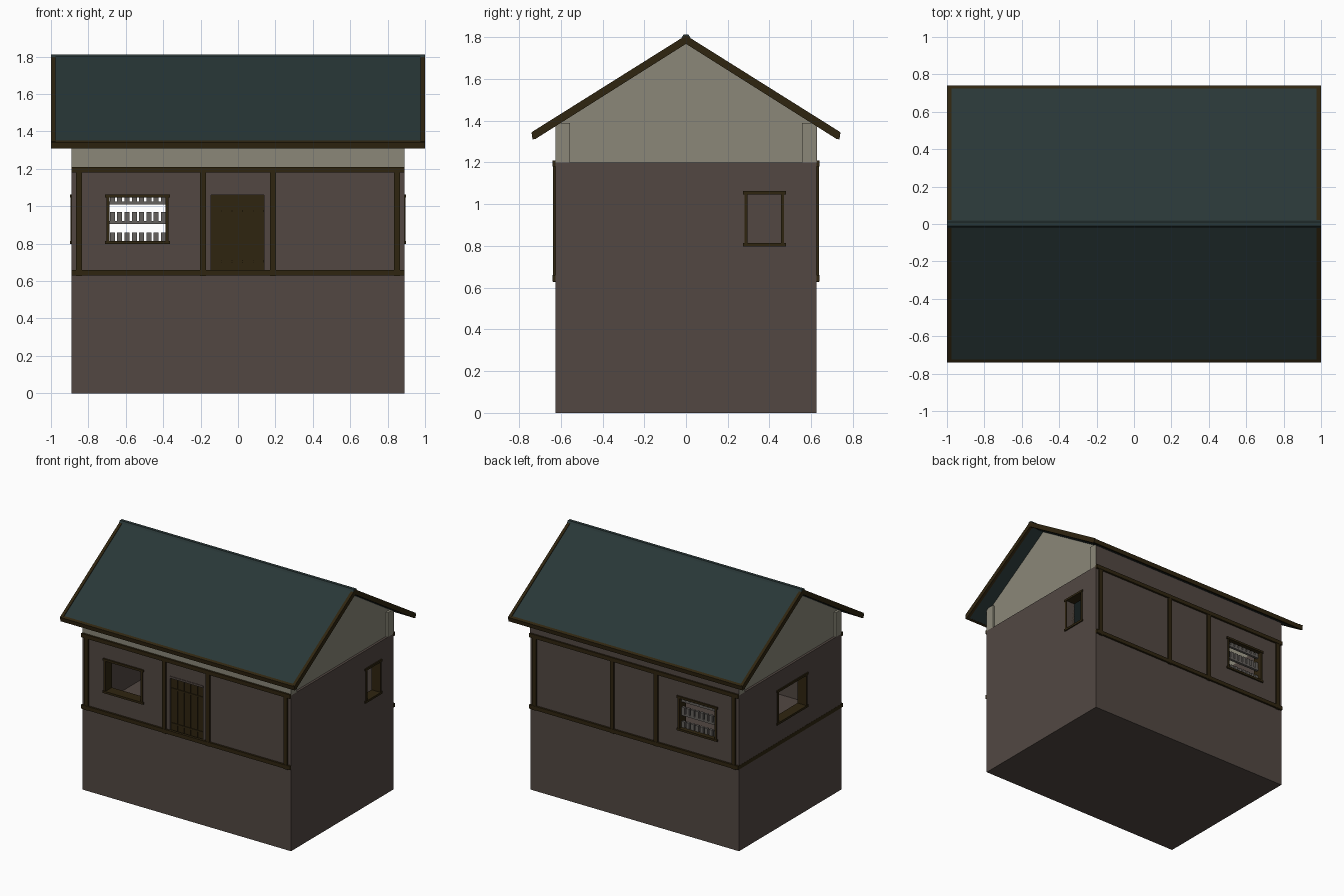
import bpy, bmesh

if "Cube" in bpy.data.objects:
    bpy.data.objects.remove(bpy.data.objects["Cube"])

def material(name, rgb):
    m = bpy.data.materials.new(name)
    m.diffuse_color = (*rgb, 1)
    m.use_nodes = True
    m.node_tree.nodes["Principled BSDF"].inputs["Base Color"].default_value = m.diffuse_color
    return m

BROWN = material("brown wall", (0.085, 0.064, 0.055))
CREAM = material("cream plaster", (0.256, 0.245, 0.19))
WOOD = material("dark timber", (0.028, 0.018, 0.005))
ROOF = material("teal roof", (0.022, 0.038, 0.038))
GREY = material("grey slats", (0.13, 0.12, 0.11))

def prism(name, profile, x0, x1, mat):
    """Extrude a (y, z) profile along x."""
    bm = bmesh.new()
    face = bm.faces.new([bm.verts.new((x0, y, z)) for y, z in profile])
    ext = bmesh.ops.extrude_face_region(bm, geom=[face])
    verts = [g for g in ext["geom"] if isinstance(g, bmesh.types.BMVert)]
    bmesh.ops.translate(bm, verts=verts, vec=(x1 - x0, 0, 0))
    bmesh.ops.recalc_face_normals(bm, faces=bm.faces)
    me = bpy.data.meshes.new(name)
    bm.to_mesh(me)
    bm.free()
    me.materials.append(mat)
    ob = bpy.data.objects.new(name, me)
    bpy.context.collection.objects.link(ob)
    return ob

def box(name, x, y, z, mat):
    (y0, y1), (z0, z1) = sorted(y), sorted(z)
    x0, x1 = sorted(x)
    return prism(name, [(y0, z0), (y1, z0), (y1, z1), (y0, z1)], x0, x1, mat)

def cut(target, x, y, z):
    cutter = box("cutter", x, y, z, BROWN)
    cutter.hide_render = True
    mod = target.modifiers.new("cut", "BOOLEAN")
    mod.operation, mod.solver, mod.object = "DIFFERENCE", "EXACT", cutter
    bpy.context.view_layer.objects.active = target
    bpy.ops.object.modifier_apply(modifier=mod.name)
    bpy.data.objects.remove(cutter)

W, D, T = 0.89, 0.625, 0.07     # half width, half depth, wall thickness

# Hollow wall shell over a plinth, with window and door openings
box("plinth", (-W, W), (-D, D), (0, 0.055), BROWN)
walls = box("walls", (-W, W), (-D, D), (0.055, 1.2), BROWN)
cut(walls, (-W + T, W - T), (-D + T, D - T), (0.63, 1.3))
for s in (-1, 1):
    cut(walls, (-0.69, -0.38), (s * 0.5, s * 0.7), (0.81, 1.052))
cut(walls, (-0.144, 0.14), (-0.7, -0.5), (0.635, 1.065))
cut(walls, (0.8, 1), (0.295, 0.457), (0.81, 1.052))
cut(walls, (-1, -0.8), (-0.19, 0.15), (0.81, 1.052))

# Plaster bands above the long walls and recessed gables
for s, n in ((-1, "front"), (1, "back")):
    box(n + "_plaster_band", (-W, W), (s * (D - T), s * D), (1.2, 1.388), CREAM)
box("back_band_facing", (-W, W), (D, D + 0.002), (1.2, 1.38), BROWN)
gable = [(-0.6, 1.2), (0.6, 1.2), (0.6, 1.4), (0, 1.785), (-0.6, 1.4)]
for s, n in ((-1, "left"), (1, "right")):
    prism(n + "_gable", gable, s * 0.82, s * 0.872, CREAM)

# Timber framing on the long sides
for s, n in ((-1, "front"), (1, "back")):
    depth = (s * (D - 0.005), s * 0.64)
    for z in (0.63, 1.18):
        box(n + "_rail", (-W, W), depth, (z, z + 0.03), WOOD)
    for x in (-0.85, -0.187, 0.187, 0.85):
        box(n + "_post", (x - 0.016, x + 0.016),
            (s * (D - 0.005), s * 0.638), (0.626, 1.205), WOOD)
box("left_rail", (-W - 0.001, -W + 0.02), (-D, D), (0.63, 0.66), WOOD)

def frame(name, a, b, face, inner, along_x):
    """Four-sided window frame lining an opening from a to b."""
    def part(label, u, v, z):
        x, y = (u, v) if along_x else (v, u)
        box(name + label, x, y, z, WOOD)
    part("_lintel", (a - 0.008, b + 0.008), (face, inner), (1.047, 1.063))
    part("_sill", (a - 0.008, b + 0.008), (face, inner), (0.798, 0.814))
    d = 0.003 if face > 0 else -0.003
    for u in (a, b - 0.015):
        part("_jamb", (u, u + 0.015), (face - d, inner), (0.814, 1.047))

for s, n in ((-1, "front"), (1, "back")):
    frame(n + "_window", -0.702, -0.372, s * 0.637, s * (D - T), True)
frame("right_window", 0.28, 0.47, 0.899, W - T, False)
frame("left_window", -0.202, 0.162, -0.899, -W + T, False)

# Slatted grille in the back window
for z in (0.905, 1.01):
    box("grille_bar", (-0.69, -0.385), (0.585, 0.605), (z, z + 0.015), GREY)
for z, top in ((0.812, 0.86), (0.915, 0.97), (1.022, 1.05)):
    for i in range(8):
        x = -0.685 + i * 0.039
        box("grille_slat", (x, x + 0.027), (0.585, 0.605), (z, top), GREY)

# Planked door with cross bands
for i in range(5):
    x = -0.144 + i * 0.0568
    box("door_plank", (x, x + 0.053), (-0.608, -0.58), (0.632, 1.063), WOOD)
box("door_backing", (-0.144, 0.14), (-0.6, -0.58), (0.632, 1.063), WOOD)
for z in (0.7, 0.968):
    box("door_band", (-0.14, 0.136), (-0.613, -0.6), (z, z + 0.012), WOOD)
box("door_lintel", (-0.148, 0.144), (-0.629, -0.56), (1.06, 1.075), BROWN)

# Pitched roof, barge boards, eave boards and ridge cap
def both(half):
    """Mirror a half profile that starts and ends on the ridge."""
    return half + [(-y, z) for y, z in reversed(half) if y > 0]

slab = both([(0, 1.804), (0.732, 1.343), (0.718, 1.316), (0, 1.772)])
slab = [(0, 1.804), (0.732, 1.343), (0.718, 1.316), (0, 1.772),
        (-0.718, 1.316), (-0.732, 1.343)]
barge = [(0, 1.809), (0.738, 1.346), (0.722, 1.312), (0, 1.768),
         (-0.722, 1.312), (-0.738, 1.346)]
prism("roof", slab, -0.985, 0.985, ROOF)
for s, n in ((-1, "left"), (1, "right")):
    prism(n + "_barge_board", barge, s * 0.977, s * 1.0, WOOD)
for s, n in ((-1, "front"), (1, "back")):
    eave = [(s * 0.724, 1.352), (s * 0.74, 1.342),
            (s * 0.735, 1.31), (s * 0.716, 1.316)]
    prism(n + "_eave_board", eave, -1, 1, WOOD)
prism("ridge_cap", [(-0.022, 1.797), (-0.012, 1.812), (0.012, 1.812), (0.022, 1.797)],
      -0.999, 0.999, ROOF)
